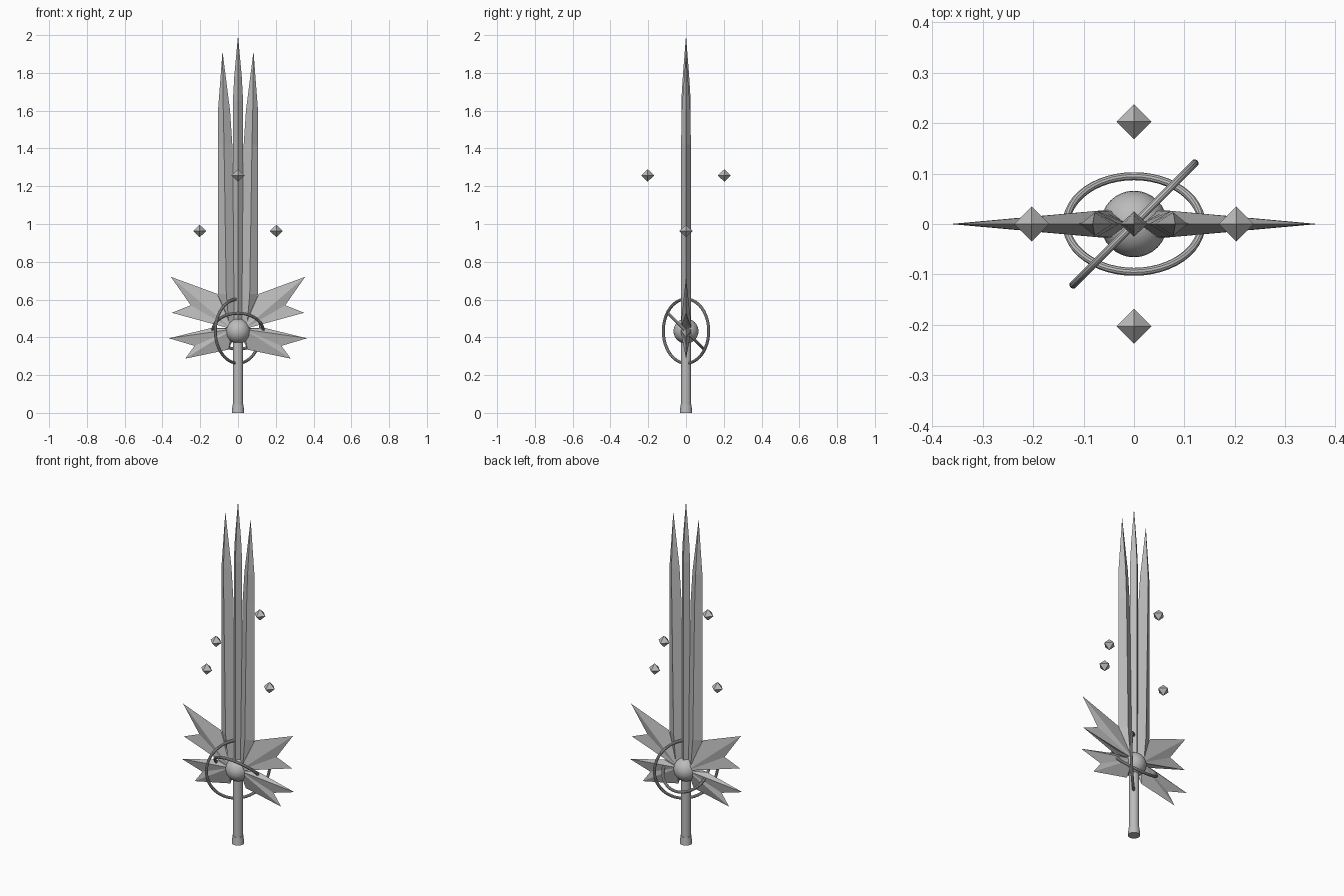
import bpy
import bmesh
import math
from mathutils import Matrix

cube = bpy.data.objects.get("Cube")
if cube:
    bpy.data.objects.remove(cube, do_unlink=True)

steel = bpy.data.materials.new("grey_steel")
steel.use_nodes = True
GREY = (0.5, 0.5, 0.5, 1)
steel.diffuse_color = GREY
steel.node_tree.nodes["Principled BSDF"].inputs["Base Color"].default_value = GREY

HUB = 0.433


def finish(name, bm, smooth=False):
    bmesh.ops.recalc_face_normals(bm, faces=bm.faces)
    for f in bm.faces:
        f.smooth = smooth
    mesh = bpy.data.meshes.new(name)
    bm.to_mesh(mesh)
    bm.free()
    mesh.materials.append(steel)
    obj = bpy.data.objects.new(name, mesh)
    bpy.context.collection.objects.link(obj)
    return obj


def blade(name, rows, side=1):
    """Loft diamond sections (z, outer x, ridge x, inner x, half depth) up to a point."""
    bm = bmesh.new()
    rings = []
    for z, outer, ridge, inner, depth in rows[:-1]:
        pts = [(outer, 0), (ridge, -depth), (inner, 0), (ridge, depth)]
        rings.append([bm.verts.new((side * x, y, z)) for x, y in pts])
    tip = bm.verts.new((side * rows[-1][1], 0, rows[-1][0]))
    bm.faces.new(rings[0])
    for a, b in zip(rings, rings[1:]):
        for i in range(4):
            j = (i + 1) % 4
            bm.faces.new((a[i], a[j], b[j], b[i]))
    for i in range(4):
        bm.faces.new((rings[-1][i], rings[-1][(i + 1) % 4], tip))
    return finish(name, bm)


def wing(name, outline, side):
    """Thin-edged wing: a fan on each face rising to a thick root."""
    bm = bmesh.new()
    rim = [bm.verts.new((side * x, 0, z)) for x, z in outline]
    for y in (-0.03, 0.03):
        root = bm.verts.new((side * 0.03, y, HUB + 0.01))
        for a, b in zip(rim, rim[1:] + rim[:1]):
            bm.faces.new((a, b, root))
    return finish(name, bm)


def ring(name, radius, rotation):
    bpy.ops.mesh.primitive_torus_add(major_radius=radius, minor_radius=0.008,
                                     major_segments=48, minor_segments=10,
                                     location=(0, 0, HUB), rotation=rotation)
    obj = bpy.context.object
    obj.name = name
    obj.data.materials.append(steel)
    bpy.ops.object.shade_smooth_by_angle()


def crystal(name, x, y, z):
    bm = bmesh.new()
    bmesh.ops.create_cone(bm, cap_ends=False, segments=4, radius1=0.035, radius2=0,
                          depth=0.033, matrix=Matrix.Translation((0, 0, 0.0165)))
    bmesh.ops.create_cone(bm, cap_ends=False, segments=4, radius1=0, radius2=0.035,
                          depth=0.033, matrix=Matrix.Translation((0, 0, -0.0165)))
    bmesh.ops.remove_doubles(bm, verts=bm.verts, dist=0.001)
    finish(name, bm).location = (x, y, z)


# Blades
blade("centre_blade", [(0.43, -0.027, 0, 0.027, 0.025),
                       (1.65, -0.027, 0, 0.027, 0.025),
                       (1.78, -0.02, 0, 0.02, 0.017),
                       (2.0, 0, 0, 0, 0)])
SIDE_BLADE = [(0.43, 0.06, 0.045, 0.01, 0.025),
              (0.63, 0.106, 0.062, 0.012, 0.026),
              (1.42, 0.106, 0.074, 0.03, 0.026),
              (1.6, 0.106, 0.078, 0.042, 0.023),
              (1.915, 0.082, 0, 0, 0)]

# Wings of the guard
UPPER_WING = [(0, 0.43), (0.11, 0.63), (0.355, 0.72), (0.25, 0.57), (0.35, 0.53), (0.13, 0.475)]
LOWER_WING = [(0, 0.45), (0.14, 0.45), (0.365, 0.395), (0.23, 0.355), (0.28, 0.287), (0.05, 0.335)]

for label, side in (("left", 1), ("right", -1)):
    blade(label + "_blade", SIDE_BLADE, side)
    wing(label + "_upper_wing", UPPER_WING, side)
    wing(label + "_lower_wing", LOWER_WING, side)
    crystal(label + "_crystal", side * 0.203, 0, 0.963)

crystal("front_crystal", 0, -0.203, 1.257)
crystal("back_crystal", 0, 0.203, 1.257)

# Hub and its two rings
bpy.ops.mesh.primitive_uv_sphere_add(segments=32, ring_count=16, radius=0.066,
                                     location=(0, 0, HUB))
hub = bpy.context.object
hub.name = "hub_sphere"
hub.data.materials.append(steel)
bpy.ops.object.shade_smooth_by_angle()
ring("tilted_ring", 0.134, (-math.pi / 4, 0, 0))
ring("upright_ring", 0.17, (math.pi / 2, 0, math.pi / 4))

# Grip with a flared pommel
bpy.ops.mesh.primitive_cylinder_add(vertices=24, radius=0.027, depth=0.4, location=(0, 0, 0.22))
bpy.context.object.name = "grip"
bpy.context.object.data.materials.append(steel)
bpy.ops.object.shade_smooth_by_angle()
bpy.ops.mesh.primitive_cone_add(vertices=24, radius1=0.033, radius2=0.029, depth=0.045,
                                location=(0, 0, 0.0225))
bpy.context.object.name = "pommel"
bpy.context.object.data.materials.append(steel)
bpy.ops.object.shade_smooth_by_angle()
